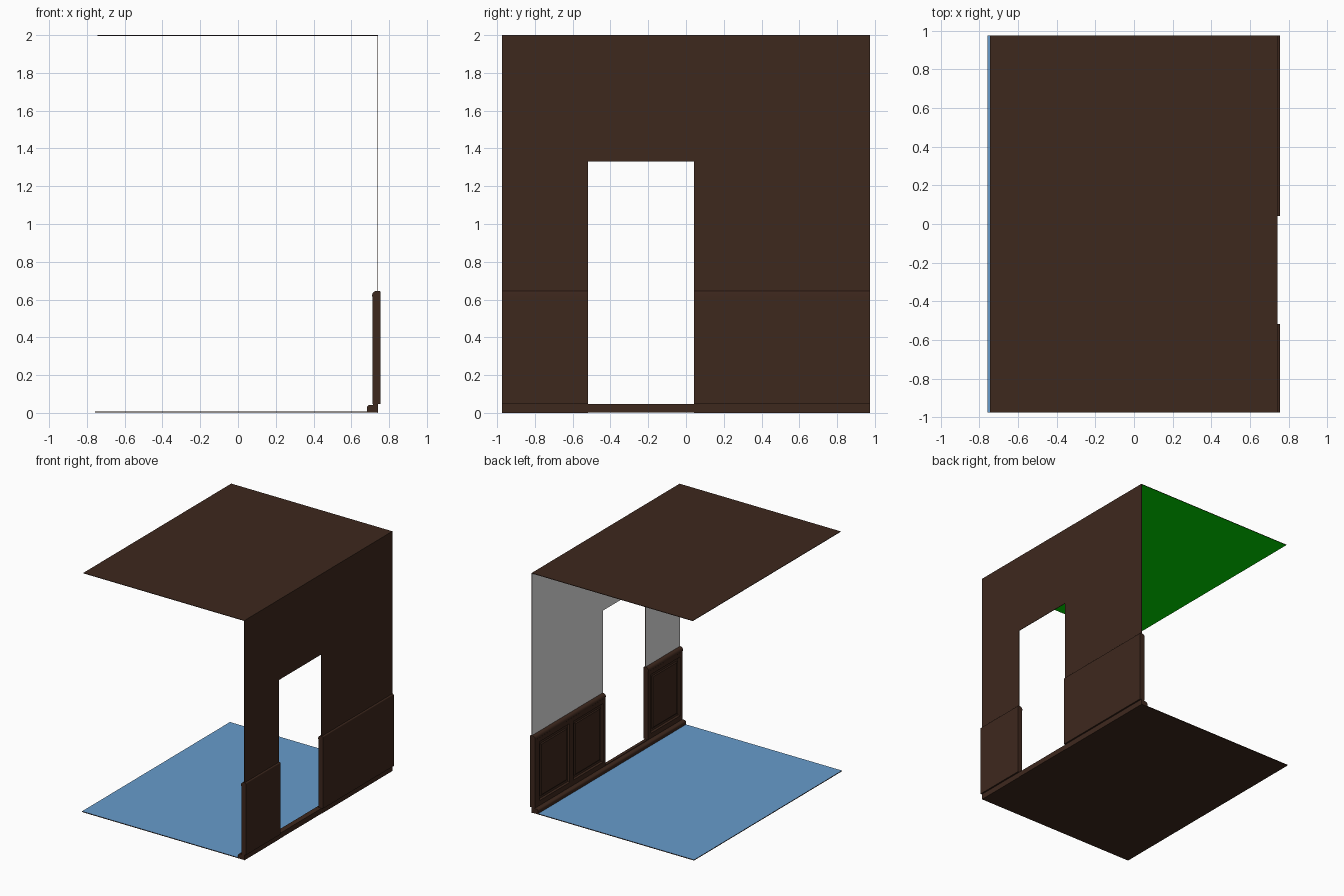
import bpy, bmesh, math
from mathutils import Vector

if "Cube" in bpy.data.objects:
    bpy.data.objects.remove(bpy.data.objects["Cube"])


def material(name, rgb):
    m = bpy.data.materials.new(name)
    m.diffuse_color = (*rgb, 1)
    m.use_nodes = True
    m.node_tree.nodes["Principled BSDF"].inputs["Base Color"].default_value = m.diffuse_color
    return m


BROWN = material("dark brown wood", (0.048, 0.021, 0.0125))
BLUE = material("floor blue", (0.135, 0.33, 0.60))
GREY = material("wall grey", (0.77, 0.77, 0.77))
GREEN = material("ceiling green", (0.0, 0.74, 0.0))
Y = 0.975                      # half the length of the room
DOOR = (-0.518, 0.042)         # doorway from / to along y
WALL_X = (0.738, 0.742)


def finish(bm, name, mats, inner=None):
    """Make the object; faces pointing along 'inner' get the second material."""
    bmesh.ops.recalc_face_normals(bm, faces=bm.faces)
    if inner:
        for f in bm.faces:
            if f.normal.dot(Vector(inner)) > 0.9:
                f.material_index = 1
    me = bpy.data.meshes.new(name)
    bm.to_mesh(me)
    bm.free()
    ob = bpy.data.objects.new(name, me)
    for m in mats:
        me.materials.append(m)
    bpy.context.collection.objects.link(ob)
    return ob


def prism(points, offset):
    """Closed solid: an outline swept along offset."""
    bm = bmesh.new()
    face = bm.faces.new([bm.verts.new(p) for p in points])
    ext = bmesh.ops.extrude_face_region(bm, geom=[face], use_keep_orig=True)
    verts = [g for g in ext["geom"] if isinstance(g, bmesh.types.BMVert)]
    bmesh.ops.translate(bm, verts=verts, vec=offset)
    return bm


def slab(x0, x1, z0, z1, y0=-Y, y1=Y):
    return prism([(x0, y0, z0), (x1, y0, z0), (x1, y0, z1), (x0, y0, z1)], (0, y1 - y0, 0))


def moulding(name, profile, y0, y1):
    ob = finish(prism([(x, y0, z) for x, z in profile], (0, y1 - y0, 0)), name, [BROWN])
    for p in ob.data.polygons:
        p.use_smooth = abs(p.normal.y) < 0.5
    ob.data.set_sharp_from_angle(angle=math.radians(35))


def arc(cx, cz, r, a0, a1, n=6):
    steps = [math.radians(a0 + (a1 - a0) * i / n) for i in range(n + 1)]
    return [(cx + r * math.cos(a), cz + r * math.sin(a)) for a in steps]


# Floor and ceiling sheets
finish(slab(-0.757, 0.742, 0.002, 0.008), "floor", [BROWN, BLUE], (0, 0, 1))
finish(slab(-0.745, 0.742, 1.996, 2.0), "ceiling", [BROWN, GREEN], (0, 0, -1))

# Wall with doorway
outline = [(-Y, 0), (DOOR[0], 0), (DOOR[0], 1.33), (DOOR[1], 1.33), (DOOR[1], 0),
           (Y, 0), (Y, 1.998), (-Y, 1.998)]
finish(prism([(WALL_X[0], y, z) for y, z in outline], (WALL_X[1] - WALL_X[0], 0, 0)),
       "wall", [BROWN, GREY], (-1, 0, 0))

# Skirting along the whole wall, below the doorway too
moulding("skirting", [(0.742, 0.002), (0.682, 0.002), (0.682, 0.026)]
         + arc(0.698, 0.026, 0.016, 180, 90) + [(0.716, 0.042), (0.716, 0.046), (0.742, 0.046)],
         -Y, Y)


def wainscot(name, y0, y1, panels):
    bm = slab(0.713, 0.755, 0.046, 0.612, y0, y1)
    z0, z1 = 0.085, 0.575
    cuts = [((0, y, 0), (0, 1, 0)) for p in panels for y in p]
    cuts += [((0, 0, z), (0, 0, 1)) for z in (z0, z1)]
    for co, no in cuts:
        bmesh.ops.bisect_plane(bm, geom=bm.verts[:] + bm.edges[:] + bm.faces[:],
                               plane_co=co, plane_no=no)
    bmesh.ops.recalc_face_normals(bm, faces=bm.faces)
    fields = []
    for f in bm.faces:
        c = f.calc_center_median()
        if f.normal.x < -0.9 and z0 < c.z < z1 and any(a < c.y < b for a, b in panels):
            fields.append(f)
    # sunk frame, then a raised field
    bmesh.ops.inset_individual(bm, faces=fields, thickness=0.012, depth=-0.012)
    bmesh.ops.inset_individual(bm, faces=fields, thickness=0.025, depth=0.0)
    bmesh.ops.inset_individual(bm, faces=fields, thickness=0.012, depth=0.006)
    finish(bm, name, [BROWN])
    # rounded top rail, flush with the body at the back
    rail = [(0.755, 0.606), (0.724, 0.606)] + arc(0.727, 0.622, 0.017, 240, 180, 4)
    rail += arc(0.734, 0.622, 0.024, 180, 90) + arc(0.747, 0.638, 0.008, 90, 0, 4)
    moulding(name + "_rail", rail, y0, y1)


# Panelled wainscot on both sides of the doorway
wainscot("back_wainscot", DOOR[1], Y, [(0.075, 0.465), (0.515, 0.915)])
wainscot("front_wainscot", -Y, DOOR[0], [(-0.94, -0.555)])
